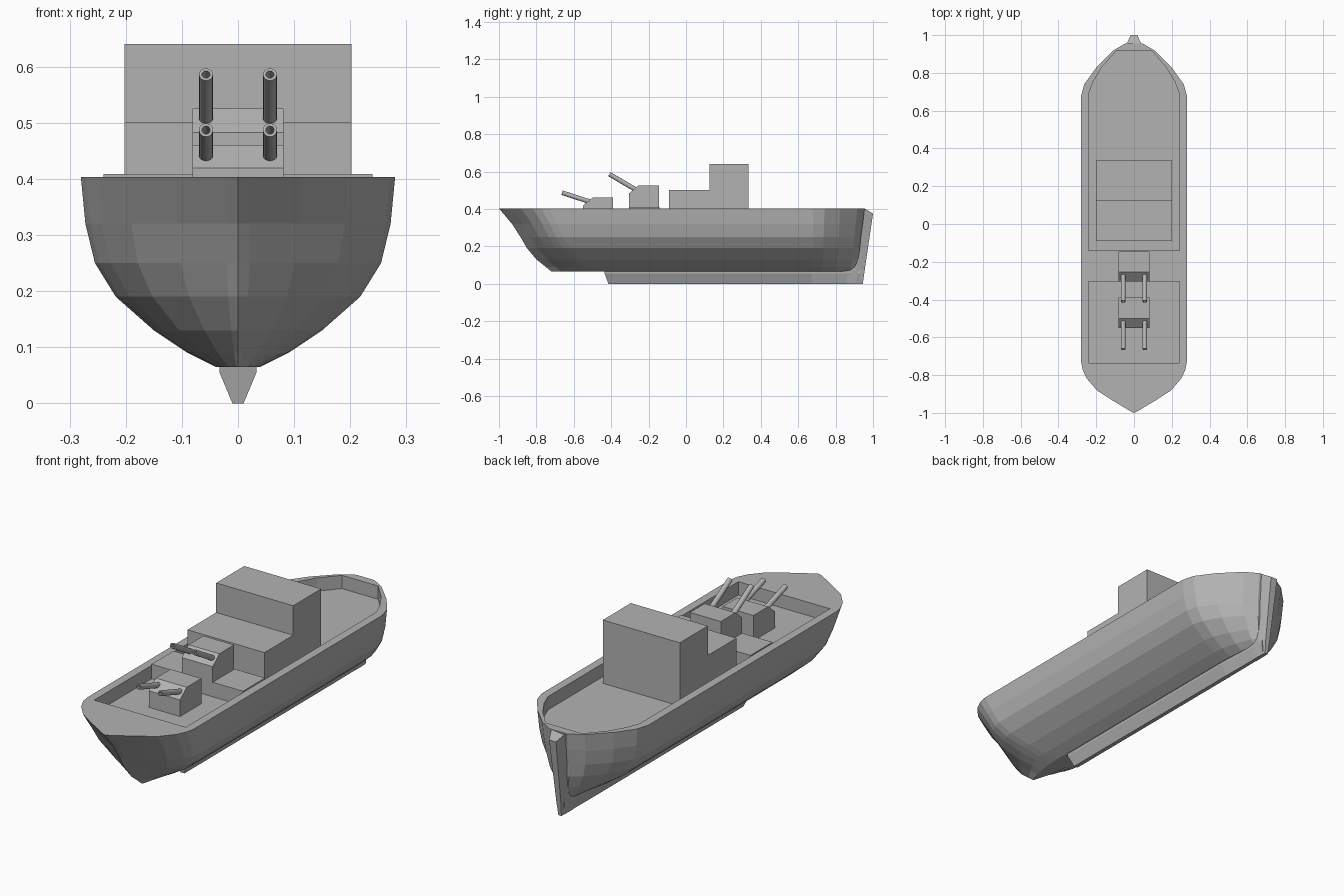
import bpy, bmesh
from mathutils import Vector

if "Cube" in bpy.data.objects:
    bpy.data.objects.remove(bpy.data.objects["Cube"], do_unlink=True)

grey = bpy.data.materials.new("hull grey")
grey.use_nodes = True
colour = (0.45, 0.45, 0.45, 1)
grey.diffuse_color = colour
grey.node_tree.nodes["Principled BSDF"].inputs["Base Color"].default_value = colour


def finish(name, bm):
    bmesh.ops.recalc_face_normals(bm, faces=bm.faces)
    mesh = bpy.data.meshes.new(name)
    bm.to_mesh(mesh)
    bm.free()
    mesh.materials.append(grey)
    ob = bpy.data.objects.new(name, mesh)
    bpy.context.collection.objects.link(ob)
    return ob


def loft(name, rings):
    """Skin matching closed rings of points and cap both ends."""
    bm = bmesh.new()
    loops = [[bm.verts.new(p) for p in ring] for ring in rings]
    n = len(loops[0])
    for a, b in zip(loops, loops[1:]):
        for i in range(n):
            j = (i + 1) % n
            bm.faces.new((a[i], a[j], b[j], b[i]))
    bm.faces.new(loops[0])
    bm.faces.new(loops[-1])
    return finish(name, bm)


def side_prism(name, profile, half):
    """Extrude a (y, z) side profile across the width."""
    return loft(name, [[(x, y, z) for y, z in profile] for x in (-half, half)])


def plan_prism(name, half_plan, z0, z1):
    """Extrude a mirrored (x, y) plan upwards."""
    plan = half_plan + [(-x, y) for x, y in reversed(half_plan)]
    return loft(name, [[(x, y, z) for x, y in plan] for z in (z0, z1)])


# Hull: one waterline per level (height, half width, bow, shoulder, stern)
levels = [
    (0.065, 0.04, -0.72, -0.50, 0.91),
    (0.09, 0.09, -0.75, -0.53, 0.915),
    (0.13, 0.15, -0.80, -0.57, 0.92),
    (0.19, 0.218, -0.85, -0.62, 0.93),
    (0.25, 0.255, -0.885, -0.66, 0.935),
    (0.32, 0.272, -0.93, -0.69, 0.945),
    (0.403, 0.28, -1.0, -0.73, 0.955),
]
bow_curve = [(0.08, 0.04), (0.4, 0.24), (0.7, 0.44), (0.89, 0.67), (0.97, 0.84), (1, 1)]
stern_curve = [(1, 0), (0.94, 0.22), (0.72, 0.53), (0.4, 0.86), (0.17, 1)]


def waterline(z, w, bow, shoulder, stern):
    side = [(w * x, bow + t * (shoulder - bow)) for x, t in bow_curve]
    side += [(w * x, 0.68 + t * (stern - 0.68)) for x, t in stern_curve]
    ring = [(0, bow, z)] + [(x, y, z) for x, y in side]
    return ring + [(-x, y, z) for x, y in reversed(side)]


hull = loft("hull", [waterline(*level) for level in levels])

# Sunken decks cut into the hull
wells = [
    plan_prism("fore_well", [(0.24, -0.735), (0.24, -0.305)], 0.34, 0.6),
    plan_prism("aft_well", [(0.24, -0.14), (0.24, 0.69), (0.215, 0.755),
                            (0.17, 0.83), (0.095, 0.915)], 0.34, 0.6),
]
for well in wells:
    cut = hull.modifiers.new("well", "BOOLEAN")
    cut.operation = "DIFFERENCE"
    cut.solver = "EXACT"
    cut.object = well
graph = bpy.context.evaluated_depsgraph_get()
carved = bpy.data.meshes.new_from_object(hull.evaluated_get(graph))
hull.modifiers.clear()
hull.data = carved
for well in wells:
    bpy.data.objects.remove(well, do_unlink=True)


# Keel, narrowing towards the stern
def keel_section(y_top, y_low, top, low):
    return [(-top, y_top, 0.075), (-top, y_top, 0.055), (-low, y_low, 0),
            (low, y_low, 0), (top, y_top, 0.055), (top, y_top, 0.075)]


loft("keel", [keel_section(-0.435, -0.415, 0.033, 0.01),
              keel_section(0.67, 0.67, 0.033, 0.01),
              keel_section(0.935, 0.93, 0.018, 0.008)])


# Stern post, raked aft
def post_section(z_front, z_back, front, mid, back, wide, narrow):
    half = [(wide, front, z_front), (wide, mid, z_front), (narrow, back, z_back)]
    return half + [(-x, y, z) for x, y, z in reversed(half)]


loft("stern_post", [post_section(0, 0, 0.86, 0.90, 0.945, 0.01, 0.008),
                    post_section(0.07, 0.07, 0.86, 0.91, 0.955, 0.022, 0.012),
                    post_section(0.402, 0.375, 0.93, 0.955, 1.0, 0.038, 0.018)])

# Raised platform between the wells
plan_prism("gun_platform", [(0.24, -0.305), (0.24, -0.14)], 0.38, 0.409)

# Stepped deckhouse
side_prism("deckhouse", [(-0.09, 0.335), (0.335, 0.335), (0.335, 0.64),
                         (0.125, 0.64), (0.125, 0.5), (-0.09, 0.5)], 0.202)


# Gun turrets with twin hollow barrels
def barrel(name, x, base, tip):
    start, end = Vector((x, *base)), Vector((x, *tip))
    axis = end - start
    bm = bmesh.new()
    bmesh.ops.create_cone(bm, cap_ends=True, segments=16, radius1=0.0125,
                          radius2=0.0125, depth=axis.length)
    muzzle = max(bm.faces, key=lambda f: f.calc_center_median().z)
    bmesh.ops.inset_individual(bm, faces=[muzzle], thickness=0.005)
    hole = bmesh.ops.extrude_face_region(bm, geom=[muzzle])["geom"]
    bmesh.ops.delete(bm, geom=[muzzle], context="FACES_ONLY")
    bmesh.ops.translate(bm, vec=(0, 0, -0.06),
                        verts=[v for v in hole if isinstance(v, bmesh.types.BMVert)])
    turn = axis.to_track_quat("Z", "Y").to_matrix()
    bmesh.ops.rotate(bm, verts=bm.verts, matrix=turn)
    bmesh.ops.translate(bm, verts=bm.verts, vec=(start + end) / 2)
    finish(name, bm)


def turret(name, y, floor, brow, roof, base, tip):
    side_prism(name, [(y, floor), (y + 0.16, floor), (y + 0.16, roof),
                      (y + 0.05, roof), (y, brow)], 0.081)
    for side, x in (("left", 0.057), ("right", -0.057)):
        barrel(f"{name}_{side}_barrel", x, base, tip)


turret("fore_turret", -0.55, 0.335, 0.419, 0.46, (-0.50, 0.434), (-0.663, 0.487))
turret("upper_turret", -0.305, 0.40, 0.483, 0.525, (-0.255, 0.495), (-0.41, 0.586))
